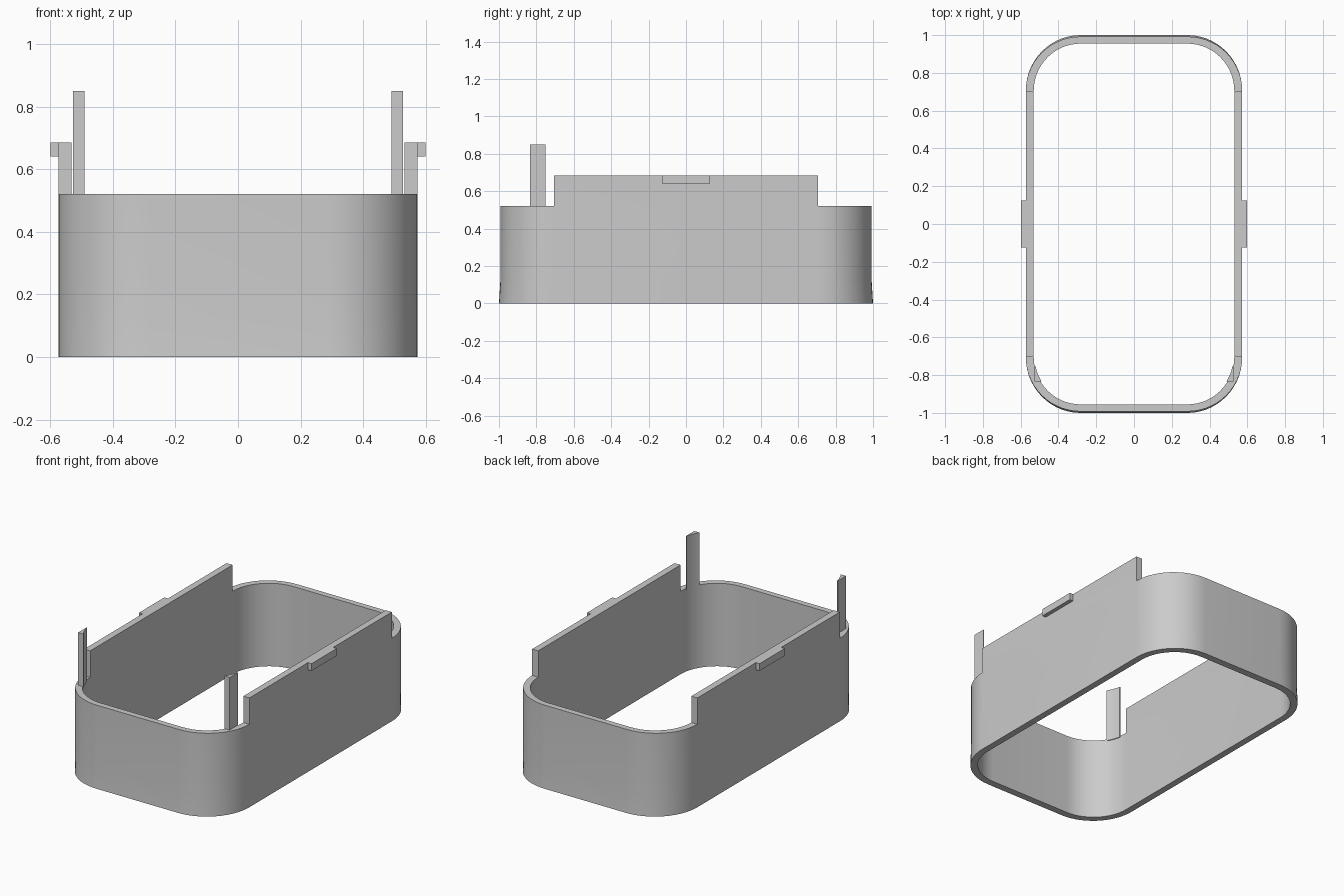
import bpy, bmesh, math

cube = bpy.data.objects.get("Cube")
if cube:
    bpy.data.objects.remove(cube, do_unlink=True)

GREY = (0.6, 0.6, 0.6, 1)
mat = bpy.data.materials.new("light grey plastic")
mat.use_nodes = True
mat.diffuse_color = GREY
mat.node_tree.nodes["Principled BSDF"].inputs["Base Color"].default_value = GREY

HALF_X, RADIUS, WALL = 0.573, 0.29, 0.042
RIM, PANEL_TOP, POST_TOP = 0.52, 0.685, 0.85
CX, CY = HALF_X - RADIUS, 0.705   # corner arc centre


def finish(name, bm, smooth=False):
    bmesh.ops.recalc_face_normals(bm, faces=bm.faces)
    mesh = bpy.data.meshes.new(name)
    bm.to_mesh(mesh)
    bm.free()
    mesh.materials.append(mat)
    obj = bpy.data.objects.new(name, mesh)
    bpy.context.collection.objects.link(obj)
    if smooth:
        bpy.ops.object.select_all(action="DESELECT")
        obj.select_set(True)
        bpy.context.view_layer.objects.active = obj
        bpy.ops.object.shade_smooth_by_angle(angle=math.radians(30))
    return obj


def outline(rx, ry, steps=14):
    """Rounded rectangle around the four corner centres."""
    pts = []
    for q, (sx, sy) in enumerate([(1, 1), (-1, 1), (-1, -1), (1, -1)]):
        for i in range(steps + 1):
            a = math.pi / 2 * (q + i / steps)
            pts.append((sx * CX + rx * math.cos(a), sy * CY + ry * math.sin(a)))
    return pts


def prism(name, pts, z0, z1, smooth=False):
    bm = bmesh.new()
    face = bm.faces.new([bm.verts.new((x, y, z0)) for x, y in pts])
    top = bmesh.ops.extrude_face_region(bm, geom=[face])
    verts = [v for v in top["geom"] if isinstance(v, bmesh.types.BMVert)]
    bmesh.ops.translate(bm, verts=verts, vec=(0, 0, z1 - z0))
    return finish(name, bm, smooth)


# Open frame: a closed section of wall levels, ends flaring slightly at the foot
bm = bmesh.new()
inner = RADIUS - WALL
levels = [(RADIUS, 1 - CY, 0), (RADIUS, 0.992 - CY, 0.13),
          (RADIUS, 0.992 - CY, RIM), (inner, 0.955 - CY, RIM), (inner, 0.955 - CY, 0)]
rings = [[bm.verts.new((x, y, z)) for x, y in outline(rx, ry)] for rx, ry, z in levels]
count = len(rings[0])
for low, high in zip(rings, rings[1:] + rings[:1]):
    for i in range(count):
        j = (i + 1) % count
        bm.faces.new((low[i], low[j], high[j], high[i]))
bmesh.ops.recalc_face_normals(bm, faces=bm.faces)

# Raised side panels, grown from the straight stretches of the rim
rim = [f for f in bm.faces if f.normal.z > 0.9
       and abs(f.calc_center_median().y) < 0.1]
grown = bmesh.ops.extrude_discrete_faces(bm, faces=rim)["faces"]
for f in grown:
    bmesh.ops.translate(bm, verts=f.verts, vec=(0, 0, PANEL_TOP - RIM))
finish("frame", bm, smooth=True)

for side, sx in (("left", 1), ("right", -1)):
    # Small catch on the top edge of each panel
    x0, x1 = sx * HALF_X, sx * 0.598
    prism(side + "_catch", [(x0, -0.125), (x1, -0.125), (x1, 0.125), (x0, 0.125)],
          0.64, PANEL_TOP)

    # Upright post: flat outside, curved inside to follow the front corner
    r, y_back, y_front = 0.243, -0.752, -0.833
    curve = []
    for i in range(7):
        y = y_back + (y_front - y_back) * i / 6
        curve.append((sx * (CX + math.sqrt(r * r - (y + CY) ** 2)), y))
    flat = sx * 0.526
    prism(side + "_post", [(flat, y_front), (flat, y_back)] + curve,
          RIM - 0.01, POST_TOP, smooth=True)
